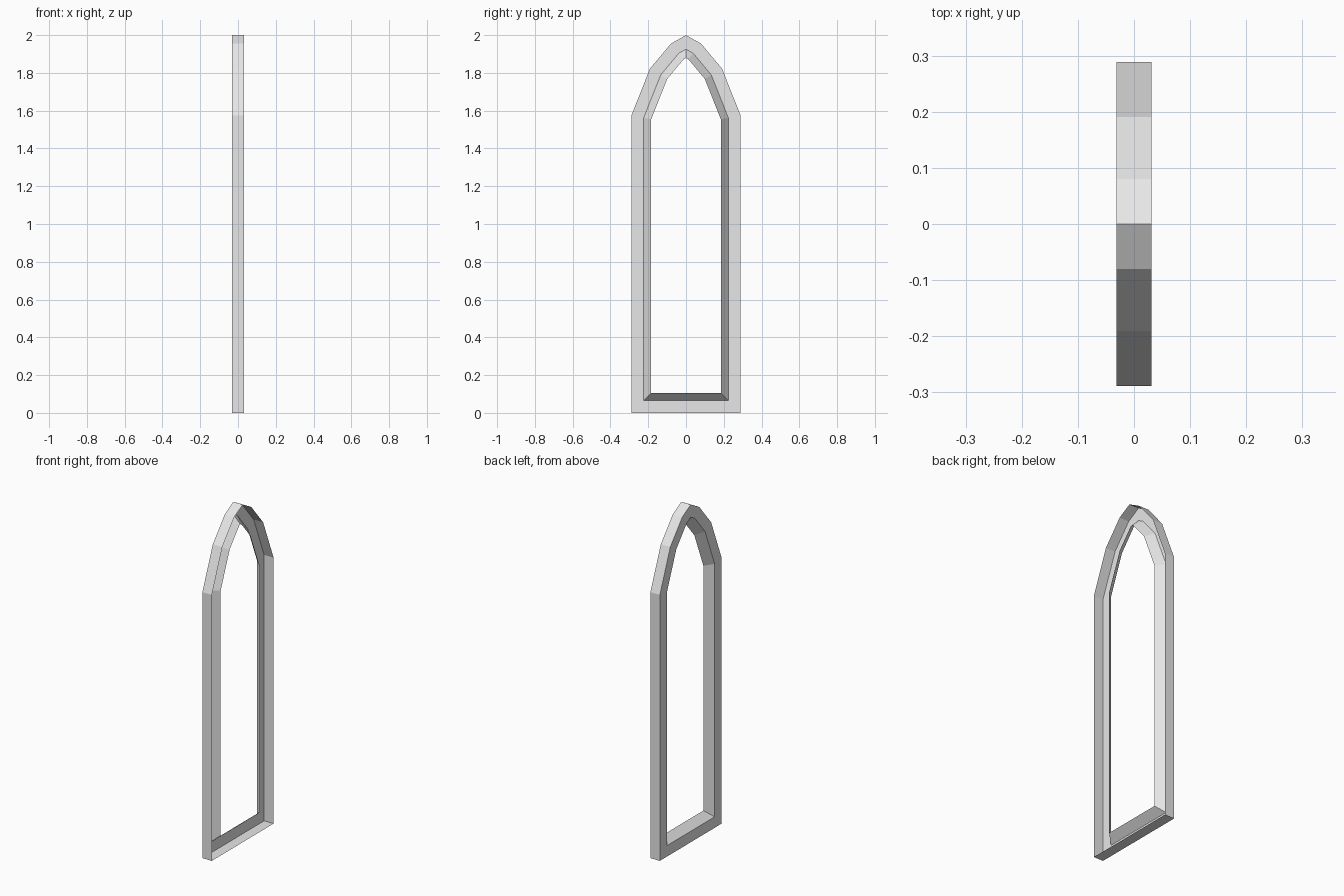
import bpy
import bmesh
from mathutils import Vector

if "Cube" in bpy.data.objects:
    bpy.data.objects.remove(bpy.data.objects["Cube"], do_unlink=True)

# Pale grey material
grey = bpy.data.materials.new("pale_grey")
grey.use_nodes = True
color = (0.8, 0.8, 0.8, 1.0)
grey.diffuse_color = color
grey.node_tree.nodes["Principled BSDF"].inputs["Base Color"].default_value = color

# Pointed arch outline in (y, z): one half, then its mirror
half = [(0.289, 0), (0.289, 1.575), (0.191, 1.822), (0.08, 1.955)]
outline = [Vector(p) for p in half + [(0, 2)] + [(-y, z) for y, z in reversed(half)]]


def inset(points, distance):
    """Move every edge of a counter-clockwise outline inward by a distance."""
    result = []
    for i, p in enumerate(points):
        a = (p - points[i - 1]).normalized()
        b = (points[(i + 1) % len(points)] - p).normalized()
        n1, n2 = Vector((-a.y, a.x)), Vector((-b.y, b.x))
        result.append(p + (n1 + n2) * distance / (1 + n1.dot(n2)))
    return result


# Open moulding profile as (inset, x): outer wall, flat face, sloped inner lip
profile = [(0, 0.031), (0, -0.031), (0.065, -0.031), (0.105, 0.015)]

bm = bmesh.new()
rings = [[bm.verts.new((x, p.x, p.y)) for p in inset(outline, d)] for d, x in profile]
for outer, inner in zip(rings, rings[1:]):
    for i in range(len(outer)):
        j = (i + 1) % len(outer)
        bm.faces.new((outer[j], outer[i], inner[i], inner[j]))

mesh = bpy.data.meshes.new("arched_window_frame")
bm.normal_update()
# Outer wall normals point away from the opening
if bm.faces[:][0].normal.y < 0:
    bmesh.ops.reverse_faces(bm, faces=bm.faces[:])
bm.to_mesh(mesh)
bm.free()
mesh.materials.append(grey)
frame = bpy.data.objects.new("arched_window_frame", mesh)
bpy.context.collection.objects.link(frame)
